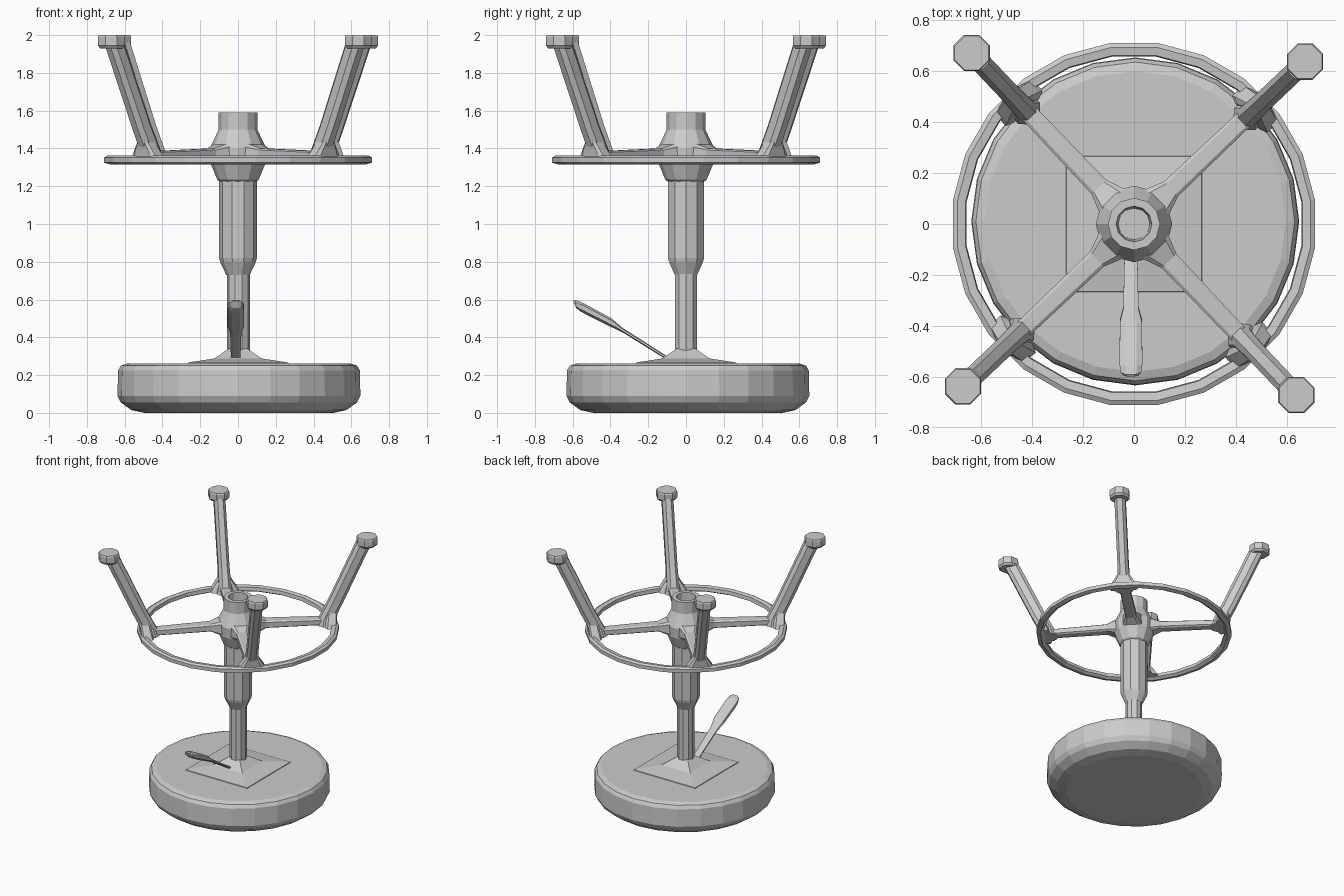
import bpy, bmesh, math
from mathutils import Vector

if "Cube" in bpy.data.objects:
    bpy.data.objects.remove(bpy.data.objects["Cube"])


def finish(name, bm, smooth=False):
    bmesh.ops.remove_doubles(bm, verts=bm.verts, dist=1e-5)
    bmesh.ops.recalc_face_normals(bm, faces=bm.faces)
    me = bpy.data.meshes.new(name)
    bm.to_mesh(me)
    bm.free()
    ob = bpy.data.objects.new(name, me)
    bpy.context.collection.objects.link(ob)
    return ob


def skin(bm, rings, caps=True, closed=False):
    """Bridge equal-length loops of points into a tube."""
    loops = [[bm.verts.new(p) for p in ring] for ring in rings]
    n = len(loops[0])
    pairs = list(zip(loops, loops[1:]))
    if closed:
        pairs.append((loops[-1], loops[0]))
    for a, b in pairs:
        for i in range(n):
            j = (i + 1) % n
            bm.faces.new((a[i], a[j], b[j], b[i]))
    if caps and not closed:
        bm.faces.new(loops[0])
        bm.faces.new(loops[-1])


def lathe(name, profile, sides, cx=0, cy=0, closed=False, turn=0.0):
    """Revolve (radius, z) points around a vertical axis."""
    bm = bmesh.new()
    rings = []
    for r, z in profile:
        angs = [2 * math.pi * (i + turn) / sides for i in range(sides)]
        rings.append([(cx + r * math.cos(a), cy + r * math.sin(a), z) for a in angs])
    skin(bm, rings, closed=closed)
    return finish(name, bm)


def bar(name, stations, angle, chamfer=0.5, cx=0.0):
    """Loft chamfered boxes along a path lying in a vertical plane.
    Station: (radius, z, half width, radial half, vertical half) of the section."""
    out = Vector((math.cos(angle), math.sin(angle), 0))
    side = Vector((-out.y, out.x, 0))
    k = chamfer
    shape = [(1, k), (k, 1), (-k, 1), (-1, k), (-1, -k), (-k, -1), (k, -1), (1, -k)]
    rings = []
    for r, z, w, dr, dz in stations:
        c = out * r + Vector((cx, 0, z))
        t = Vector((0, 0, dz)) + out * dr
        rings.append([c + side * (w * u) + t * v for u, v in shape])
    bm = bmesh.new()
    skin(bm, rings)
    return finish(name, bm)


# round cushion
lathe("seat_cushion", [(0.50, 0.0), (0.57, 0.015), (0.625, 0.055), (0.643, 0.09),
                       (0.640, 0.225), (0.625, 0.25), (0.59, 0.262)],
      24, 0.005, 0.01)

# mounting plate with raised centre
q = math.sqrt(2)
lathe("mounting_plate", [(0.27 * q, 0.255), (0.265 * q, 0.267), (0.125 * q, 0.288), (0.05 * q, 0.34)],
      4, turn=0.5)

# gas lift and outer sleeve
lathe("lift_column", [(0.061, 0.28), (0.061, 0.76)], 10, 0.003, 0)
lathe("outer_sleeve", [(0.062, 0.73), (0.095, 0.80), (0.1, 0.82), (0.1, 1.26)], 10)

# hub with open socket
lathe("hub", [(0.09, 1.22), (0.11, 1.235), (0.145, 1.32), (0.15, 1.40), (0.102, 1.50),
              (0.102, 1.59), (0.07, 1.59), (0.062, 1.42)], 12)

# foot ring
lathe("foot_ring", [(0.716, 1.325), (0.716, 1.352), (0.698, 1.362), (0.666, 1.357),
                    (0.662, 1.33), (0.685, 1.316)], 24, closed=True, turn=0.5)

# four spokes, legs and feet
for i in range(4):
    a = math.radians(43.5 + 90 * i)
    bar(f"spoke_{i+1}", [(0.08, 1.37, 0.085, 0, 0.07), (0.20, 1.372, 0.04, 0, 0.028),
                         (0.60, 1.362, 0.036, 0, 0.024), (0.69, 1.352, 0.045, 0, 0.024)], a, 0.7)
    bar(f"leg_{i+1}", [(0.632, 1.335, 0.06, 0.066, 0), (0.64, 1.39, 0.044, 0.056, 0),
                       (0.70, 1.51, 0.04, 0.05, -0.01), (0.90, 1.95, 0.04, 0.05, -0.01)], a)
    # joint flare where the leg meets the ring
    bar(f"leg_joint_{i+1}", [(0.655, 1.335, 0.10, 0.042, 0), (0.66, 1.365, 0.085, 0.04, 0),
                             (0.675, 1.45, 0.03, 0.035, 0)], a, 0.7)
    # chunky foot, squared to the main axes
    cx, cy = 0.925 * math.cos(a), 0.925 * math.sin(a)
    lathe(f"foot_{i+1}", [(0.064, 1.93), (0.077, 1.945), (0.077, 1.99), (0.072, 2.0)],
          8, cx, cy, turn=0.5)

# height lever: thin rod ending in a paddle
bar("height_lever", [(0.10, 0.29, 0.025, 0.008, 0.015), (0.33, 0.435, 0.03, 0.01, 0.018),
                     (0.38, 0.47, 0.043, 0.014, 0.03), (0.54, 0.553, 0.045, 0.018, 0.036),
                     (0.575, 0.568, 0.04, 0.015, 0.03), (0.59, 0.574, 0.03, 0.008, 0.018)],
    -math.pi / 2, cx=-0.012)
